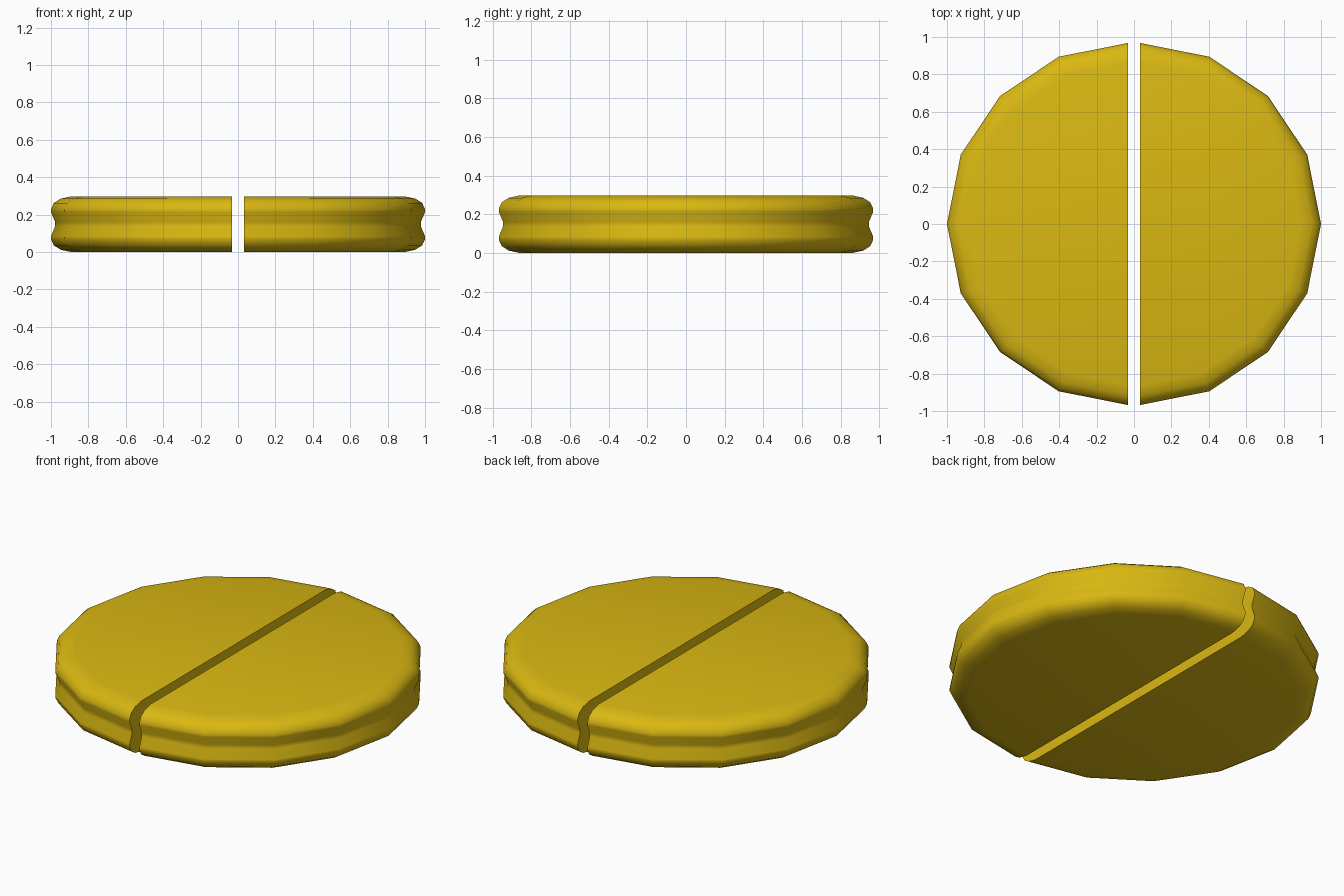
import bpy, bmesh
from math import sin, cos, pi, radians

if "Cube" in bpy.data.objects:
    bpy.data.objects.remove(bpy.data.objects["Cube"], do_unlink=True)

GAP, SEGMENTS, MID = 0.032, 8, 0.149

# Single yellow colour
yellow = bpy.data.materials.new("golden_yellow")
colour = (0.70, 0.48, 0.006, 1.0)
yellow.use_nodes = True
yellow.diffuse_color = colour
yellow.node_tree.nodes["Principled BSDF"].inputs["Base Color"].default_value = colour

# Rim profile (radius, height above the middle), mirrored below
upper = [(0.946, 0.012), (0.968, 0.065), (0.968, 0.08), (0.953, 0.113),
         (0.917, 0.136), (0.86, 0.149)]
profile = [(r, -h) for r, h in reversed(upper)] + upper


def half_disc(name, side):
    """Half of a round tablet with a grooved, rounded rim and a flat cut face."""
    bm = bmesh.new()
    rings = []
    for r, h in profile:
        angles = [-pi / 2 + pi * i / SEGMENTS for i in range(SEGMENTS + 1)]
        rings.append([bm.verts.new((side * (GAP + r * cos(a)), r * sin(a), MID + h))
                      for a in angles])
    # Rim
    for low, high in zip(rings, rings[1:]):
        for i in range(SEGMENTS):
            bm.faces.new((low[i], low[i + 1], high[i + 1], high[i]))
        # Flat cut face
        bm.faces.new((low[0], high[0], high[-1], low[-1]))
    # Flat top and bottom
    bm.faces.new(rings[0])
    bm.faces.new(rings[-1])
    bmesh.ops.recalc_face_normals(bm, faces=bm.faces)
    mesh = bpy.data.meshes.new(name)
    bm.to_mesh(mesh)
    bm.free()
    mesh.materials.append(yellow)
    obj = bpy.data.objects.new(name, mesh)
    bpy.context.collection.objects.link(obj)
    return obj


halves = [half_disc("left_half", 1), half_disc("right_half", -1)]

# Smooth rim, crisp cut edges
bpy.ops.object.select_all(action="DESELECT")
for obj in halves:
    obj.select_set(True)
bpy.context.view_layer.objects.active = halves[0]
bpy.ops.object.shade_smooth_by_angle(angle=radians(40))
